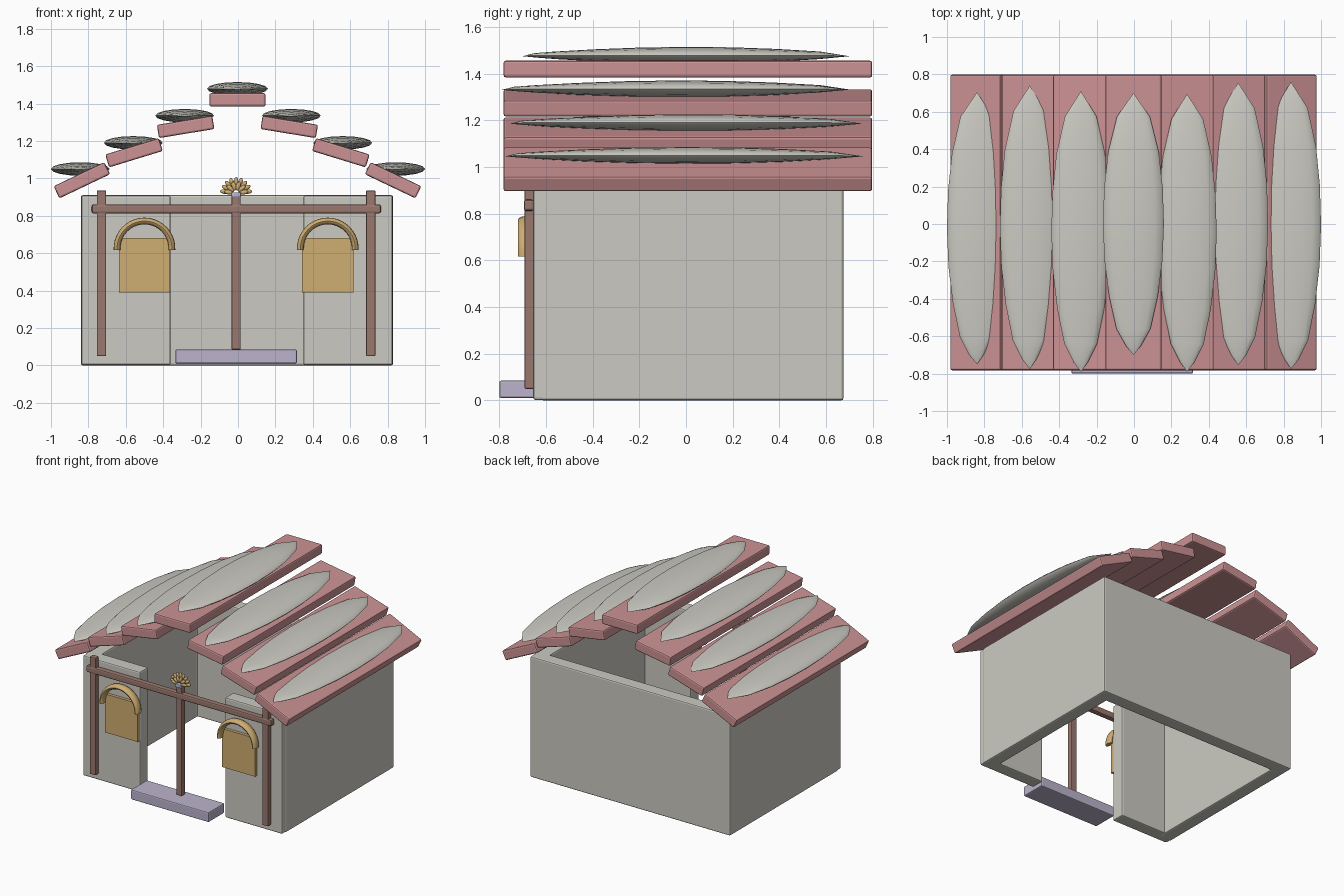
import bpy, bmesh, math
from mathutils import Matrix, Vector

cube = bpy.data.objects.get("Cube")
if cube:
    bpy.data.objects.remove(cube, do_unlink=True)


def material(name, rgb):
    lin = [((c / 255 + 0.055) / 1.055) ** 2.4 for c in rgb] + [1]
    m = bpy.data.materials.new(name)
    m.use_nodes = True
    m.diffuse_color = lin
    m.node_tree.nodes["Principled BSDF"].inputs["Base Color"].default_value = lin
    return m


STONE = material("pale stone", (203, 202, 194))
PINK = material("pink roof", (204, 146, 148))
WOOD = material("brown wood", (154, 120, 110))
GOLD = material("ochre gold", (207, 173, 114))
LILAC = material("lilac", (188, 180, 204))


def finish(name, bm, mat, bevel=0, smooth=None):
    bmesh.ops.recalc_face_normals(bm, faces=bm.faces)
    mesh = bpy.data.meshes.new(name)
    bm.to_mesh(mesh)
    bm.free()
    mesh.materials.append(mat)
    ob = bpy.data.objects.new(name, mesh)
    bpy.context.collection.objects.link(ob)
    if bevel:
        mod = ob.modifiers.new("soft edges", "BEVEL")
        mod.width = bevel
        mod.segments = 2
    if smooth:
        bpy.ops.object.select_all(action="DESELECT")
        ob.select_set(True)
        bpy.context.view_layer.objects.active = ob
        bpy.ops.object.shade_smooth_by_angle(angle=math.radians(smooth))
    return ob


def box(name, x, y, z, mat, bevel=0.006):
    """Box from (min, max) ranges on each axis."""
    size = Vector((x[1] - x[0], y[1] - y[0], z[1] - z[0]))
    mid = Vector((sum(x), sum(y), sum(z))) / 2
    bm = bmesh.new()
    bmesh.ops.create_cube(bm, size=1,
                          matrix=Matrix.Translation(mid) @ Matrix.Diagonal(size).to_4x4())
    return finish(name, bm, mat, bevel)


def bridge(bm, a, b):
    for i in range(len(a)):
        j = (i + 1) % len(a)
        bm.faces.new((a[i], a[j], b[j], b[i]))


CX = -0.005          # axis of the house front

# Walls: one U-shaped run around the sides and back
hw, front, back, t, top = 0.835, -0.62, 0.675, 0.1, 0.91
plan = [(-hw, front), (-hw, back), (hw, back), (hw, front),
        (hw - t, front), (hw - t, back - t), (t - hw, back - t), (t - hw, front)]
bm = bmesh.new()
base = bm.faces.new([bm.verts.new((x + CX, y, 0)) for x, y in plan])
up = bmesh.ops.extrude_face_region(bm, geom=[base])["geom"]
bmesh.ops.translate(bm, vec=(0, 0, top),
                    verts=[v for v in up if isinstance(v, bmesh.types.BMVert)])
finish("side_and_back_walls", bm, STONE, 0.01)

# Entrance step
box("step", (-0.335, 0.315), (-0.8, -0.61), (0.01, 0.085), LILAC, 0.008)


def arch(name, cx):
    bm = bmesh.new()
    rings, steps, sides = [], 20, 12
    for i in range(steps + 1):
        a = math.radians(-3 + 186 * i / steps)
        ring = []
        for k in range(sides):
            b = 2 * math.pi * k / sides
            r = 0.147 + 0.018 * math.cos(b)
            ring.append(bm.verts.new((cx + r * math.cos(a), -0.688 + 0.032 * math.sin(b),
                                      0.625 + r * math.sin(a))))
        rings.append(ring)
    for a, b in zip(rings, rings[1:]):
        bridge(bm, a, b)
    bm.faces.new(rings[0])
    bm.faces.new(rings[-1])
    finish(name, bm, GOLD, smooth=40)


# Front panels, posts, windows and arches on both sides
for side, s in (("right", -1), ("left", 1)):
    edges = sorted((CX + s * 0.355, CX + s * 0.832))
    box("front_wall_" + side, edges, (-0.655, -0.555), (0.002, top - 0.002), STONE, 0.01)
    px = CX - 0.005 + s * 0.72
    box("post_" + side, (px - 0.025, px + 0.025), (-0.692, -0.65), (0.05, 0.935), WOOD, 0.005)
    wx = -0.01 + s * 0.49
    box("window_" + side, (wx - 0.137, wx + 0.137), (-0.678, -0.65), (0.39, 0.68), GOLD, 0)
    arch("window_arch_" + side, wx)

# Middle post and cross beam
box("post_middle", (-0.034, 0.014), (-0.69, -0.65), (0.085, 0.905), WOOD, 0.005)
box("cross_beam", (-0.782, 0.764), (-0.695, -0.652), (0.812, 0.86), WOOD, 0.01)

# Fan ornament on the middle post
box("fan_base", (-0.036, 0.016), (-0.7, -0.645), (0.9, 0.925), LILAC, 0.005)
bm = bmesh.new()
for count, reach, y in ((9, 0.062, -0.67), (6, 0.04, -0.685)):
    for i in range(count):
        a = math.radians(8 + 164 * i / (count - 1))
        m = (Matrix.Translation((-0.01 + reach * math.cos(a), y, 0.92 + reach * math.sin(a)))
             @ Matrix.Rotation(-a, 4, "Y") @ Matrix.Diagonal((0.025, 0.009, 0.012, 1)))
        bmesh.ops.create_uvsphere(bm, u_segments=8, v_segments=6, radius=1,
                                  matrix=m @ Matrix.Rotation(math.pi / 2, 4, "Y"))
finish("fan_petals", bm, GOLD, smooth=50)


# Roof: stepped planks, each carrying a long pointed slab
def plank(name, x, z, tilt):
    bm = bmesh.new()
    bmesh.ops.create_cube(bm, size=1, matrix=Matrix.Diagonal((0.3, 1.58, 0.072, 1)))
    ob = finish(name, bm, PINK, 0.01)
    ob.location = (x, 0.008, z)
    ob.rotation_euler.y = math.radians(tilt)


# Slab outline: position along the length, relative width, relative height
OUTLINE = [(-0.93, 0.25, 0.25), (-0.8, 0.56, 0.45), (-0.55, 0.8, 0.72), (-0.28, 0.95, 0.92),
           (0, 1, 1), (0.28, 0.96, 0.95), (0.55, 0.83, 0.76), (0.82, 0.54, 0.45)]


def slab(name, x, z, y0, y1, width=0.157):
    bm = bmesh.new()
    mid, half, sides = (y0 + y1) / 2, (y1 - y0) / 2, 16
    rings = []
    for p, w, h in OUTLINE:
        rings.append([bm.verts.new((x + width * w * math.cos(a), mid + half * p,
                                    z + 0.036 * h * math.sin(a)))
                      for a in (2 * math.pi * k / sides for k in range(sides))])
    for a, b in zip(rings, rings[1:]):
        bridge(bm, a, b)
    for ring, y in ((rings[0], y0), (rings[-1], y1)):
        tip = bm.verts.new((x * 0.995, y, z - 0.004))
        for i in range(sides):
            bm.faces.new((ring[i], ring[(i + 1) % sides], tip))
    finish(name, bm, STONE, smooth=40)


plank("roof_plank_ridge", -0.003, 1.42, 0)
slab("roof_slab_ridge", -0.003, 1.479, -0.7, 0.7, 0.163)
ROWS = [("upper", 0.277, 1.275, 9.3, 0.285, 1.335, (-0.79, 0.71), (-0.79, 0.695)),
        ("middle", 0.553, 1.137, 17, 0.56, 1.19, (-0.775, 0.74), (-0.755, 0.755)),
        ("lower", 0.832, 0.99, 25.5, 0.843, 1.05, (-0.75, 0.705), (-0.775, 0.76))]
for row, px, pz, tilt, sx, sz, y_right, y_left in ROWS:
    for side, s, ys in (("right", -1, y_right), ("left", 1, y_left)):
        plank(f"roof_plank_{row}_{side}", s * px - 0.003, pz, s * tilt)
        slab(f"roof_slab_{row}_{side}", s * sx, sz, *ys)
